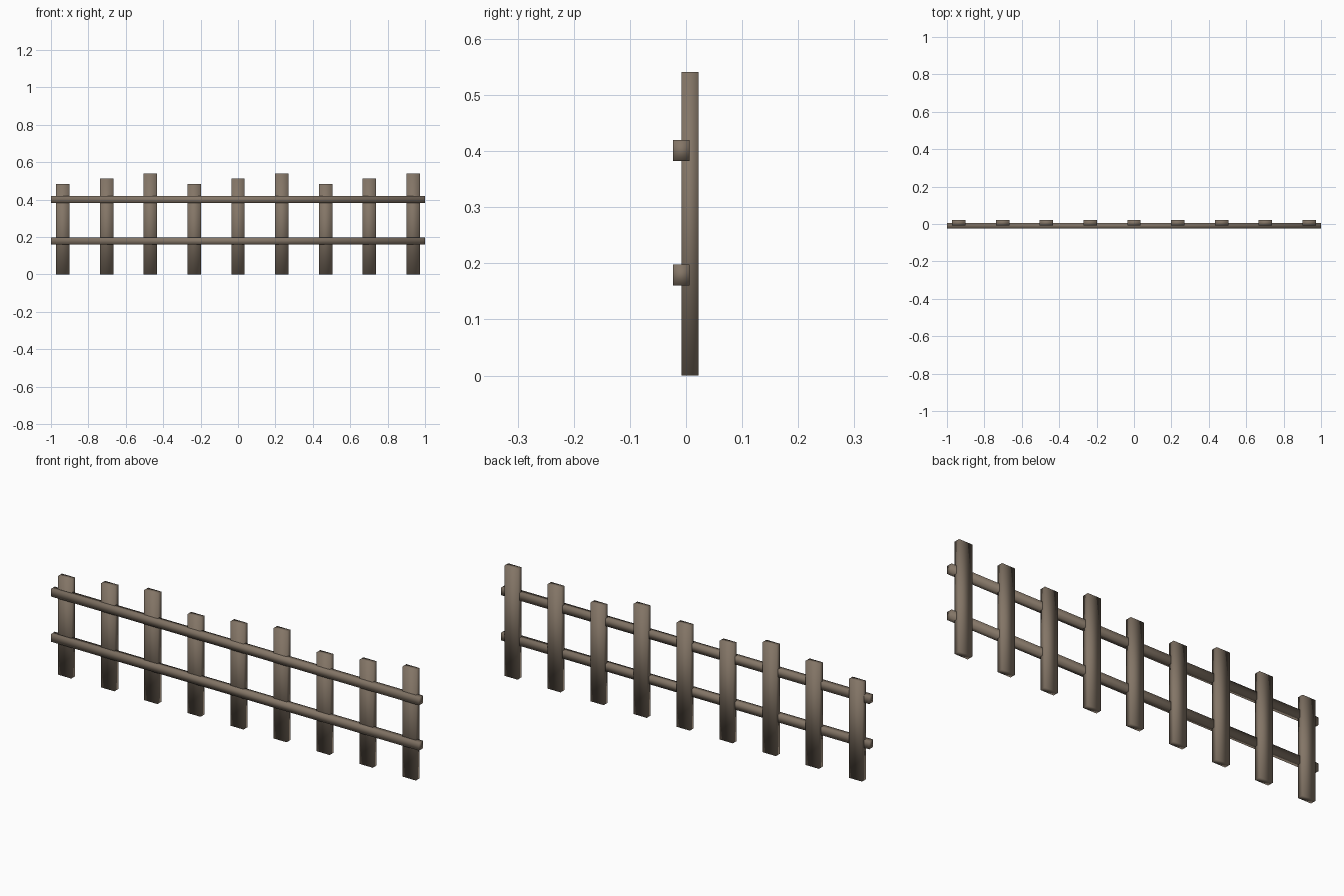
import bpy

cube = bpy.data.objects.get("Cube")
if cube:
    bpy.data.objects.remove(cube, do_unlink=True)

# Weathered timber shared by every part
wood = bpy.data.materials.new("weathered_wood")
wood.use_nodes = True
colour = (0.23, 0.18, 0.135, 1.0)
wood.diffuse_color = colour
bsdf = wood.node_tree.nodes["Principled BSDF"]
bsdf.inputs["Base Color"].default_value = colour
bsdf.inputs["Roughness"].default_value = 0.9


def plank(name, low, high):
    """Box between two corners, with soft shading across its edges."""
    centre = [(a + b) / 2 for a, b in zip(low, high)]
    bpy.ops.mesh.primitive_cube_add(size=1, location=centre)
    obj = bpy.context.object
    obj.name = name
    obj.scale = [b - a for a, b in zip(low, high)]
    bpy.ops.object.transform_apply(location=False, rotation=False, scale=True)
    bpy.ops.object.shade_smooth()
    obj.data.materials.append(wood)
    return obj


# Upright pickets, with three heights repeating along the fence
heights = (0.485, 0.512, 0.541)
spacing, half_width = 0.234, 0.036
for i in range(9):
    x = (i - 4) * spacing
    plank(f"picket_{i + 1}",
          (x - half_width, -0.008, 0), (x + half_width, 0.022, heights[i % 3]))

# Long rails across the front of the pickets
for name, bottom in (("lower_rail", 0.16), ("upper_rail", 0.382)):
    plank(name, (-1, -0.023, bottom), (1, 0.006, bottom + 0.038))
